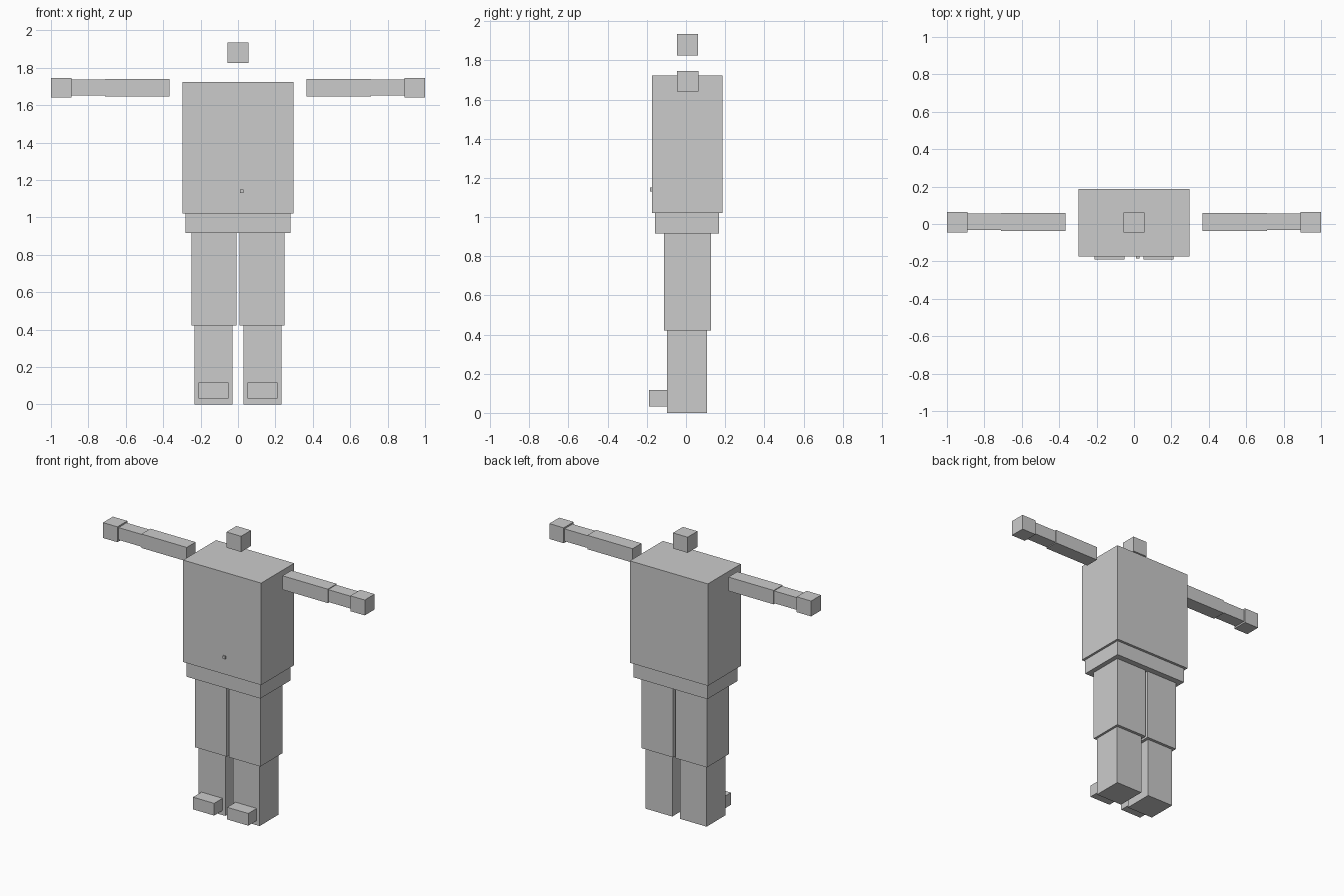
import bpy
import bmesh
from mathutils import Vector

default_cube = bpy.data.objects.get("Cube")
if default_cube:
    bpy.data.objects.remove(default_cube, do_unlink=True)

# Single plain material
grey = bpy.data.materials.new("plain_grey")
grey.use_nodes = True
colour = (0.6, 0.6, 0.6, 1)
grey.diffuse_color = colour
grey.node_tree.nodes["Principled BSDF"].inputs["Base Color"].default_value = colour


def box(name, x, y, z):
    """Flat-faced block spanning the given (low, high) ranges."""
    low, high = (Vector(c) for c in zip(x, y, z))
    bm = bmesh.new()
    bmesh.ops.create_cube(bm, size=1)
    bmesh.ops.scale(bm, vec=high - low, verts=bm.verts)
    bmesh.ops.translate(bm, vec=(low + high) / 2, verts=bm.verts)
    mesh = bpy.data.meshes.new(name)
    bm.to_mesh(mesh)
    bm.free()
    mesh.materials.append(grey)
    obj = bpy.data.objects.new(name, mesh)
    bpy.context.collection.objects.link(obj)


def pair(name, x, y, z):
    """Left block and its mirrored right twin."""
    box("left_" + name, x, y, z)
    box("right_" + name, (-x[1], -x[0]), y, z)


# Head, torso and waist
box("head", (-0.056, 0.056), (-0.046, 0.062), (1.826, 1.934))
box("torso", (-0.298, 0.298), (-0.173, 0.187), (1.02, 1.724))
box("pelvis", (-0.282, 0.282), (-0.158, 0.169), (0.917, 1.02))
box("belly_button", (0.012, 0.029), (-0.184, -0.173), (1.13, 1.15))

# Legs
pair("thigh", (0.008, 0.249), (-0.112, 0.128), (0.421, 0.917))
pair("shin", (0.029, 0.233), (-0.097, 0.108), (0, 0.421))
pair("foot", (0.05, 0.211), (-0.189, -0.097), (0.032, 0.116))

# Outstretched arms
pair("upper_arm", (0.366, 0.712), (-0.037, 0.06), (1.645, 1.741))
pair("forearm", (0.712, 0.89), (-0.032, 0.055), (1.651, 1.736))
pair("hand", (0.89, 1), (-0.045, 0.063), (1.64, 1.746))
